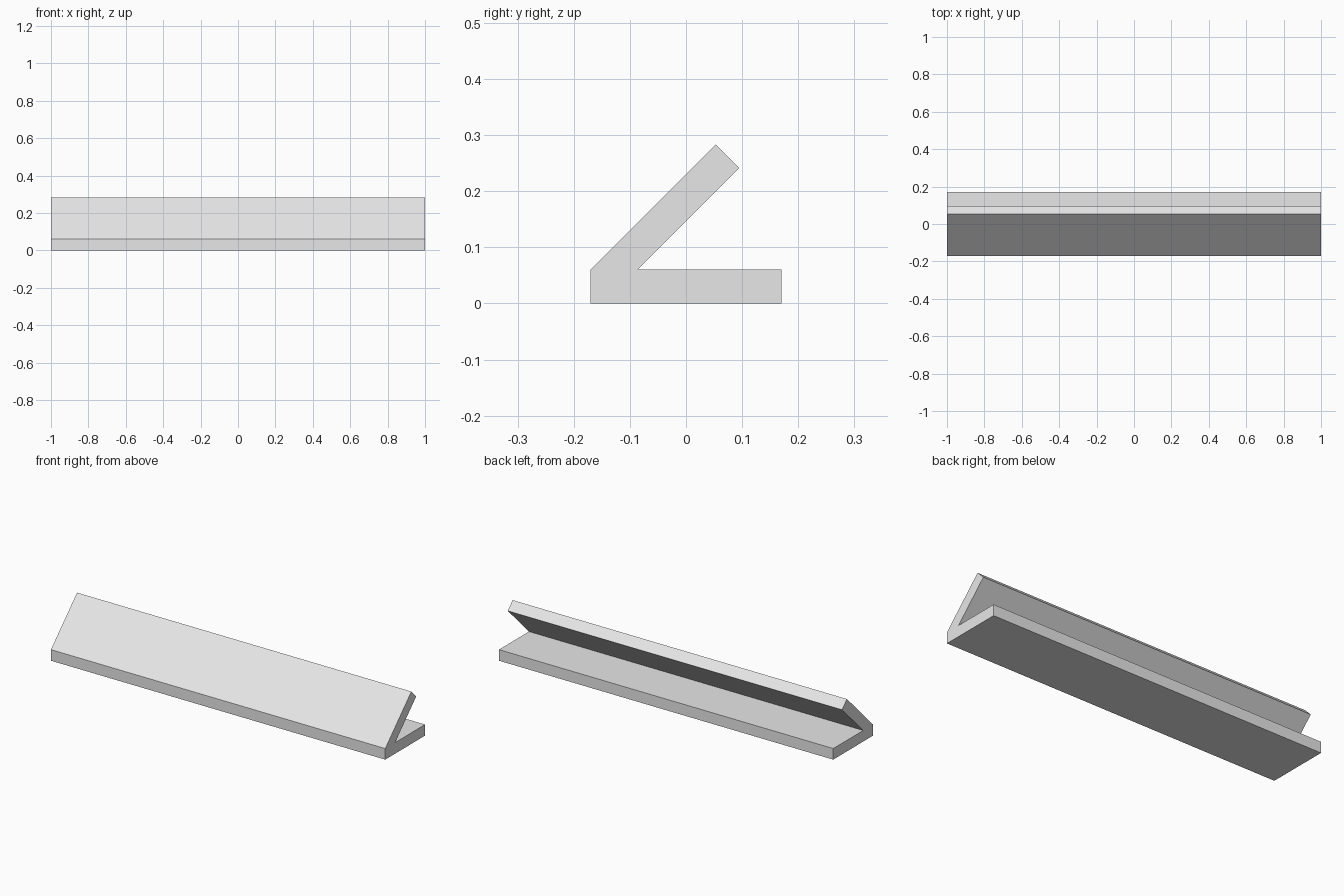
import bpy
import bmesh
from mathutils import Vector

cube = bpy.data.objects.get("Cube")
if cube:
    bpy.data.objects.remove(cube, do_unlink=True)

# Plain grey for the whole bracket
grey = bpy.data.materials.new("light_grey")
grey.use_nodes = True
color = (0.8, 0.8, 0.8, 1.0)
grey.diffuse_color = color
grey.node_tree.nodes["Principled BSDF"].inputs["Base Color"].default_value = color


def extrude_profile(name, profile, length):
    """Extrude a closed (y, z) profile along x, centred on x = 0."""
    bm = bmesh.new()
    face = bm.faces.new([bm.verts.new((-length / 2, y, z)) for y, z in profile])
    result = bmesh.ops.extrude_face_region(bm, geom=[face])
    moved = [g for g in result["geom"] if isinstance(g, bmesh.types.BMVert)]
    bmesh.ops.translate(bm, verts=moved, vec=Vector((length, 0, 0)))
    bmesh.ops.recalc_face_normals(bm, faces=bm.faces)
    mesh = bpy.data.meshes.new(name)
    bm.to_mesh(mesh)
    bm.free()
    mesh.materials.append(grey)
    obj = bpy.data.objects.new(name, mesh)
    bpy.context.collection.objects.link(obj)
    return obj


# Flat base strip and a flange folded back over it at 45 degrees
half_depth, thickness = 0.17, 0.06
rise, tip = 0.223, 0.042
inner = -half_depth + 2 * tip
profile = [
    (-half_depth, 0),
    (half_depth, 0),
    (half_depth, thickness),
    (inner, thickness),
    (-half_depth + rise + tip, thickness + rise - tip),
    (-half_depth + rise, thickness + rise),
    (-half_depth, thickness),
]
extrude_profile("angled_strip", profile, 2.0)
